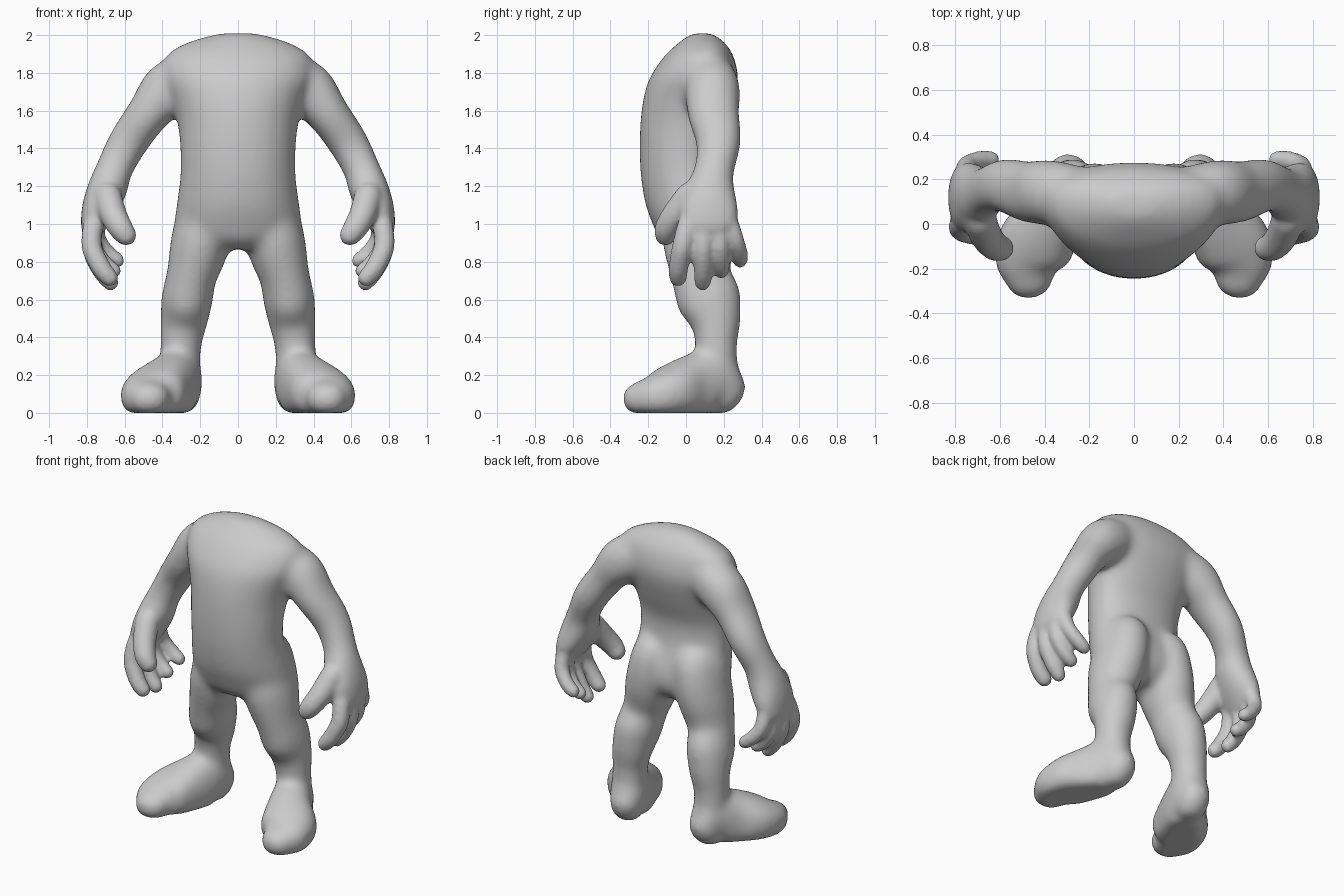
import bpy, bmesh, math
from mathutils import Vector

if "Cube" in bpy.data.objects:
    bpy.data.objects.remove(bpy.data.objects["Cube"])

N = 24


def dense(stations, steps=4):
    """Smooth spline interpolation of stations."""
    out, last = [], len(stations) - 1
    for k in range(last):
        p0, p1, p2, p3 = (stations[min(max(k + o, 0), last)] for o in (-1, 0, 1, 2))
        for j in range(steps):
            t = j / steps
            out.append(tuple(
                .5 * (2 * b + (c - a) * t + (2 * a - 5 * b + 4 * c - d) * t * t
                      + (3 * b - a - 3 * c + d) * t ** 3)
                for a, b, c, d in zip(p0, p1, p2, p3)))
    return out + [stations[-1]]


def skin(bm, rings):
    """Bridge a list of point rings into a closed solid."""
    loops = [[bm.verts.new(p) for p in r] for r in rings]
    faces = [bm.faces.new(loops[0]), bm.faces.new(loops[-1])]
    for a, b in zip(loops, loops[1:]):
        for i in range(N):
            j = (i + 1) % N
            faces.append(bm.faces.new((a[i], a[j], b[j], b[i])))
    bmesh.ops.recalc_face_normals(bm, faces=faces)


def power(v, e):
    return math.copysign(abs(v) ** e, v)


def tube(bm, stations, ref, sign=1, e=1.0, grow=0.0):
    """Round-ended tube; stations are (x, y, z, radius along ref, radius across)."""
    stations = dense(stations)
    pts = [Vector(s[:3]) for s in stations]
    rings = []
    last = len(pts) - 1

    def ring(c, u, v, a, b):
        out = []
        for i in range(N):
            t = 2 * math.pi * i / N
            p = c + u * a * power(math.cos(t), e) + v * b * power(math.sin(t), e)
            out.append((p.x * sign, p.y, p.z))
        return out

    for k, (p, s) in enumerate(zip(pts, stations)):
        t = (pts[min(k + 1, last)] - pts[max(k - 1, 0)]).normalized()
        v = t.cross(Vector(ref)).normalized()
        u = v.cross(t).normalized()
        a, b = s[3] + grow, s[4] + grow
        d = min(a, b)
        angles = {0: (-80, -55, -30, 0), last: (0, 30, 55, 80)}.get(k, (0,))
        for g in map(math.radians, angles):
            rings.append(ring(p + t * d * math.sin(g), u, v, a * math.cos(g), b * math.cos(g)))
    skin(bm, rings)


def fuse(obj, voxel, iterations):
    """Merge overlapping parts into one soft skin."""
    m = obj.modifiers.new("fuse", "REMESH")
    m.mode = "VOXEL"
    m.voxel_size = voxel
    m.use_smooth_shade = True
    s = obj.modifiers.new("soften", "SMOOTH")
    s.factor = .5
    s.iterations = iterations


# Torso: (z, half width, front y, back y), widest towards the back
torso = [(2.01, .1, .035, .135), (1.99, .18, .0, .17), (1.955, .285, -.045, .21),
         (1.89, .385, -.115, .252), (1.78, .405, -.19, .277), (1.68, .365, -.224, .265),
         (1.55, .325, -.242, .225), (1.4, .308, -.247, .175), (1.25, .308, -.24, .18),
         (1.1, .328, -.215, .225), (1.0, .335, -.178, .235), (.92, .3, -.14, .2), (.87, .2, -.08, .14)]
rings = []
for z, w, f, b in dense(torso):
    mid = f + (b - f) * .6
    r = []
    for i in range(N):
        t = 2 * math.pi * i / N
        s = math.sin(t)
        y = mid + (b - mid) * power(s, .85) if s > 0 else mid + (mid - f) * s
        r.append((w * power(math.cos(t), .95), y, z))
    rings.append(r)
bm = bmesh.new()
skin(bm, rings)

# Limbs
leg = [(.155, .065, 1.13, .19, .145), (.175, .075, 1.02, .195, .15), (.2, .07, .9, .19, .152),
       (.222, .07, .81, .17, .143), (.247, .08, .72, .153, .128),
       (.27, .122, .6, .168, .131), (.287, .157, .48, .13, .12), (.303, .16, .36, .106, .105),
       (.305, .17, .2, .1, .1)]
foot = [(.298, .2, .11, .13, .10), (.315, .14, .15, .18, .12), (.365, .03, .135, .168, .14),
        (.435, -.08, .11, .138, .17), (.473, -.17, .085, .112, .15), (.468, -.248, .075, .085, .105)]
arm = [(.26, .125, 1.77, .13, .13), (.37, .14, 1.71, .14, .14), (.475, .145, 1.585, .132, .108),
       (.58, .172, 1.435, .114, .1), (.655, .15, 1.29, .1, .092), (.69, .13, 1.19, .125, .1),
       (.735, .12, 1.08, .155, .088), (.768, .12, .99, .15, .063)]
digits = [
    [(.765, .01, 1.0, .055), (.775, -.02, .88, .055), (.725, -.04, .77, .053), (.68, -.042, .715, .048)],
    [(.77, .09, 1.0, .05), (.775, .09, .87, .052), (.725, .09, .755, .05), (.675, .088, .69, .045)],
    [(.765, .17, 1.0, .05), (.765, .18, .88, .048), (.71, .187, .79, .046), (.66, .187, .752, .043)],
    [(.75, .225, 1.02, .05), (.745, .26, .92, .047), (.69, .283, .845, .045), (.64, .286, .807, .042)],
    [(.69, .02, 1.15, .075), (.66, -.055, 1.05, .072), (.622, -.1, .98, .066), (.594, -.108, .942, .059)],
]
for s in (1, -1):
    tube(bm, leg, (0, 1, 0), s, 1, .006)
    tube(bm, foot, (0, 0, 1), s, .88, .006)
    tube(bm, arm, (0, 1, 0), s, .95, .007)

# Flat soles
for v in bm.verts:
    v.co.z = max(v.co.z, -.005)

base_mesh = bpy.data.meshes.new("base")
bm.to_mesh(base_mesh)
bm.free()
base = bpy.data.objects.new("base", base_mesh)
bpy.context.collection.objects.link(base)
fuse(base, .015, 30)

# Bake the softened trunk, then add fingers and thumbs
graph = bpy.context.evaluated_depsgraph_get()
mesh = bpy.data.meshes.new_from_object(base.evaluated_get(graph))
bpy.data.objects.remove(base)
bm = bmesh.new()
bm.from_mesh(mesh)
for s in (1, -1):
    for d in digits:
        tube(bm, [(x, y, z, r, r) for x, y, z, r in d], (0, 1, 0), s)
for v in bm.verts:
    v.co.z = max(v.co.z, 0)
bm.to_mesh(mesh)
bm.free()
mesh.name = "body"
body = bpy.data.objects.new("body", mesh)
bpy.context.collection.objects.link(body)
fuse(body, .013, 12)
